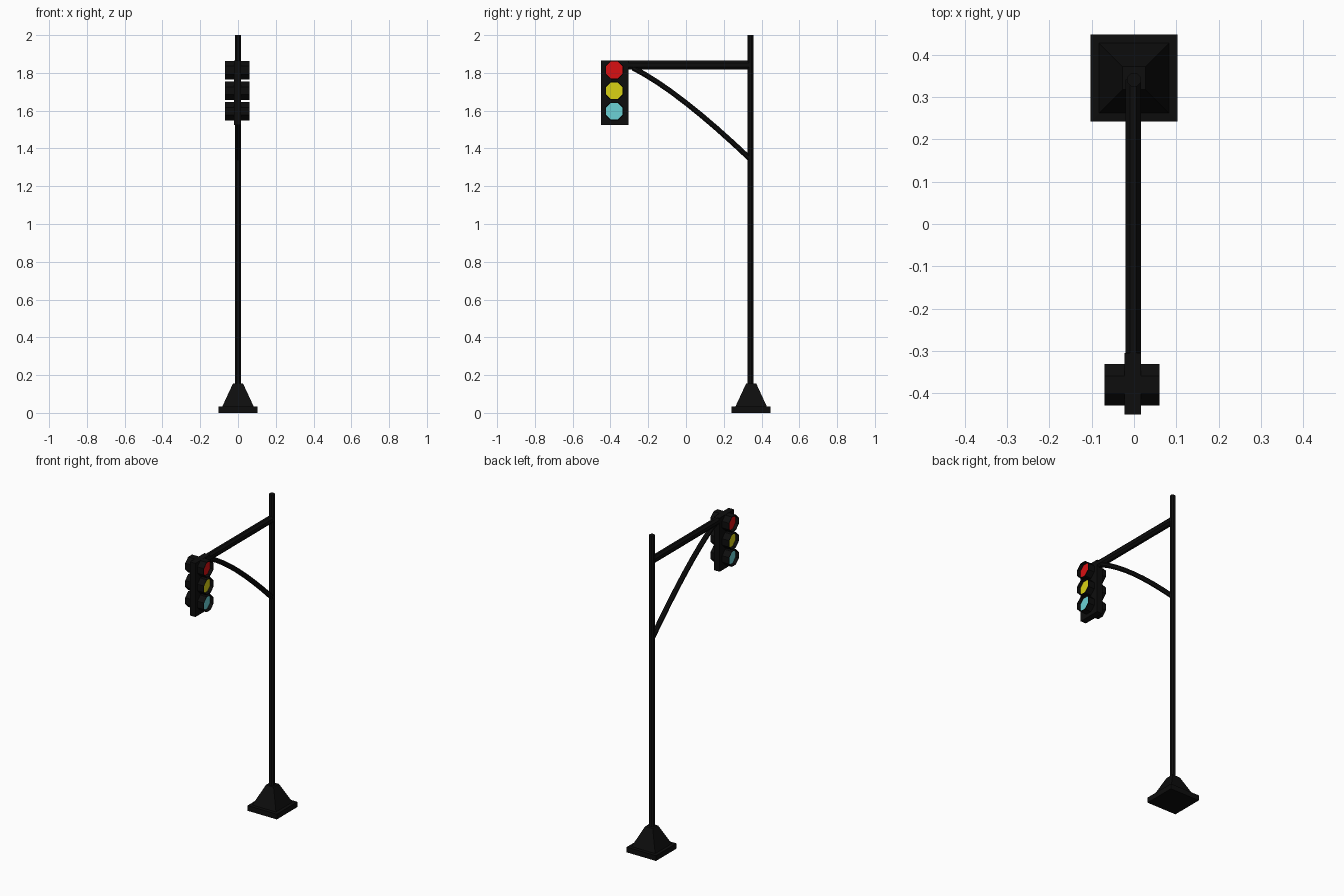
import bpy, bmesh, math
from mathutils import Matrix, Vector

if "Cube" in bpy.data.objects:
    bpy.data.objects.remove(bpy.data.objects["Cube"])


def material(name, rgb):
    m = bpy.data.materials.new(name)
    m.diffuse_color = (*rgb, 1)
    m.use_nodes = True
    m.node_tree.nodes["Principled BSDF"].inputs["Base Color"].default_value = m.diffuse_color
    return m


BLACK = material("black metal", (0.004, 0.004, 0.004))
RED = material("red lens", (0.7, 0.005, 0.006))
YELLOW = material("yellow lens", (0.7, 0.65, 0.007))
GREEN = material("pale green lens", (0.15, 0.65, 0.67))


def finish(name, bm, mat):
    bmesh.ops.recalc_face_normals(bm, faces=bm.faces)
    me = bpy.data.meshes.new(name)
    bm.to_mesh(me)
    bm.free()
    me.materials.append(mat)
    ob = bpy.data.objects.new(name, me)
    bpy.context.collection.objects.link(ob)
    return ob


def loft(name, rings, mat, cap_start=True, cap_end=True):
    """Skin a list of equal-length point rings."""
    bm = bmesh.new()
    vs = [[bm.verts.new(p) for p in r] for r in rings]
    n = len(vs[0])
    for a, b in zip(vs, vs[1:]):
        for i in range(n):
            j = (i + 1) % n
            bm.faces.new((a[i], a[j], b[j], b[i]))
    if cap_start:
        bm.faces.new(vs[0])
    if cap_end:
        bm.faces.new(vs[-1])
    return finish(name, bm, mat)


def octagon(centre, u, v, ru, rv):
    """Octagon with flats along u and v at distances ru and rv."""
    k = 1 / math.cos(math.pi / 8)
    c, u, v = Vector(centre), Vector(u), Vector(v)
    angles = [math.pi / 8 + i * math.pi / 4 for i in range(8)]
    return [c + u * (ru * k * math.cos(a)) + v * (rv * k * math.sin(a)) for a in angles]


def square(y, z, h):
    return [(-h, y - h, z), (h, y - h, z), (h, y + h, z), (-h, y + h, z)]


X, Y, Z = (1, 0, 0), (0, 1, 0), (0, 0, 1)
POLE_Y, HEAD_Y = 0.345, -0.38

# Base plate with a tapered foot
loft("base", [square(POLE_Y, 0, 0.103), square(POLE_Y, 0.033, 0.103),
              square(POLE_Y, 0.034, 0.083), square(POLE_Y, 0.155, 0.027)], BLACK)

# Upright pole
loft("pole", [octagon((0, POLE_Y - 0.004, z), X, Y, 0.016, 0.016) for z in (0.1, 2.0)], BLACK)

# Horizontal arm
loft("arm", [octagon((-0.002, y, 1.842), X, Z, 0.018, 0.023) for y in (-0.32, 0.341)], BLACK)

# Curved brace under the arm, a quadratic arc
p0, p1, p2 = Vector((0, -0.28, 1.826)), Vector((0, -0.04, 1.705)), Vector((0, 0.341, 1.343))
rings = []
for i in range(9):
    t = i / 8
    c = p0 * (1 - t) ** 2 + p1 * 2 * t * (1 - t) + p2 * t * t
    d = ((p1 - p0) * (1 - t) + (p2 - p1) * t).normalized()
    rings.append(octagon(c, X, Vector(X).cross(d), 0.015, 0.014))
loft("brace", rings, BLACK)

# Signal housing
bm = bmesh.new()
bmesh.ops.create_cube(bm, size=1, matrix=Matrix.Translation((-0.003, -0.378, 1.695))
                      @ Matrix.Diagonal((0.038, 0.145, 0.34, 1)))
finish("signal_housing", bm, BLACK)

# Hooded lamps on both sides, lenses set inside the hoods
for label, z, mat in (("red", 1.815, RED), ("yellow", 1.705, YELLOW), ("green", 1.597, GREEN)):
    for side, s in (("right", 1), ("left", -1)):
        def ring(x, r):
            return octagon((-0.005 + s * x, HEAD_Y, z), Y, Z, r, r)
        loft(f"{label}_hood_{side}", [ring(0.01, 0.049), ring(0.065, 0.049),
                                      ring(0.065, 0.045), ring(0.04, 0.045)], BLACK)
        loft(f"{label}_lens_{side}", [ring(0.039, 0.0445), ring(0.044, 0.0445)], mat)
